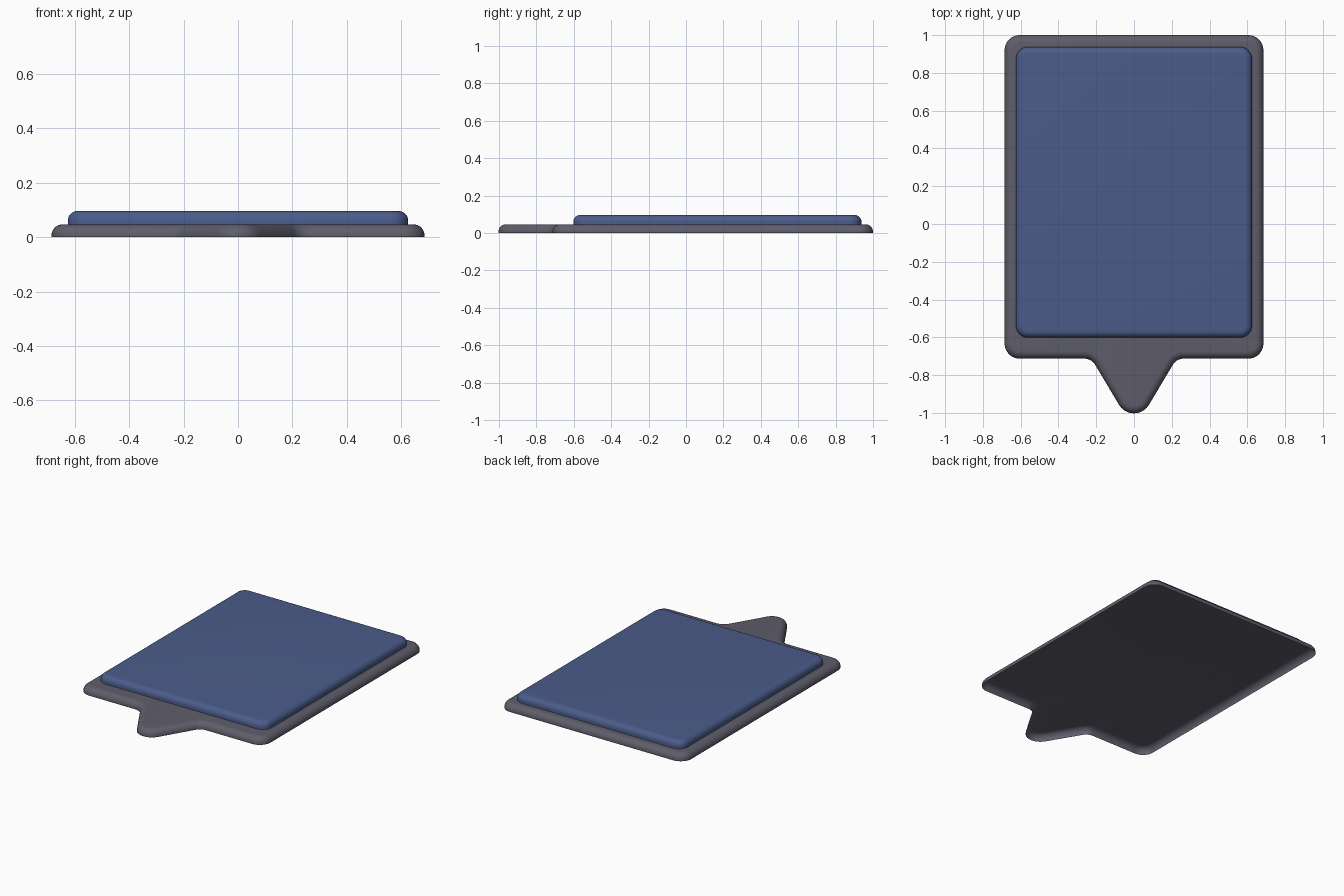
import bpy, bmesh, math
from mathutils import Vector

if "Cube" in bpy.data.objects:
    bpy.data.objects.remove(bpy.data.objects["Cube"])


def material(name, rgb):
    m = bpy.data.materials.new(name)
    m.diffuse_color = (*rgb, 1)
    m.use_nodes = True
    m.node_tree.nodes["Principled BSDF"].inputs["Base Color"].default_value = m.diffuse_color
    return m


def fillet_outline(corners, steps=10):
    """Counter-clockwise corners (x, y, radius) -> list of (point, outward normal)."""
    out = []
    n = len(corners)
    for i, (x, y, r) in enumerate(corners):
        p = Vector((x, y))
        a = (p - Vector(corners[i - 1][:2])).normalized()
        b = (Vector(corners[(i + 1) % n][:2]) - p).normalized()
        turn = math.atan2(a.x * b.y - a.y * b.x, a.dot(b))
        side = 1 if turn > 0 else -1
        n0 = Vector((a.y, -a.x))
        centre = p - a * r * math.tan(abs(turn) / 2) - n0 * r * side
        start = math.atan2(n0.y, n0.x)
        for k in range(steps + 1):
            t = start + turn * k / steps
            nrm = Vector((math.cos(t), math.sin(t)))
            out.append((centre + nrm * r * side, nrm))
    return out


def rounded_shell(name, corners, z0, z1, bevel, mat, steps=8):
    """Shallow shell, open underneath, with filleted outline and a rounded top edge."""
    outline = fillet_outline(corners)
    levels = [(0, z0)]
    for k in range(steps + 1):
        t = math.pi / 2 * k / steps
        levels.append((bevel * (1 - math.cos(t)), z1 - bevel * (1 - math.sin(t))))
    bm = bmesh.new()
    rings = [[bm.verts.new((*(p - nrm * d), z)) for p, nrm in outline] for d, z in levels]
    for lo, hi in zip(rings, rings[1:]):
        for i in range(len(lo)):
            j = (i + 1) % len(lo)
            bm.faces.new((lo[i], lo[j], hi[j], hi[i]))
    bm.faces.new(rings[-1])
    me = bpy.data.meshes.new(name)
    bm.to_mesh(me)
    bm.free()
    me.materials.append(mat)
    ob = bpy.data.objects.new(name, me)
    bpy.context.collection.objects.link(ob)
    bpy.ops.object.select_all(action='DESELECT')
    ob.select_set(True)
    bpy.context.view_layer.objects.active = ob
    bpy.ops.object.shade_smooth_by_angle(angle=math.radians(35))
    return ob


grey = material("warm grey", (0.113, 0.11, 0.145))
blue = material("slate blue", (0.07, 0.107, 0.255))

# Backing plate with a rounded pointer at the front
rounded_shell("backing_plate", [
    (-0.685, -0.713, 0.08), (-0.225, -0.713, 0.065), (0, -1.09, 0.092),
    (0.225, -0.713, 0.065), (0.685, -0.713, 0.08),
    (0.685, 1.0, 0.08), (-0.685, 1.0, 0.08)], 0, 0.0465, 0.04, grey)

# Raised panel
rounded_shell("raised_panel", [
    (-0.625, -0.602, 0.065), (0.625, -0.602, 0.065),
    (0.625, 0.938, 0.065), (-0.625, 0.938, 0.065)], 0.0465, 0.096, 0.036, blue)
